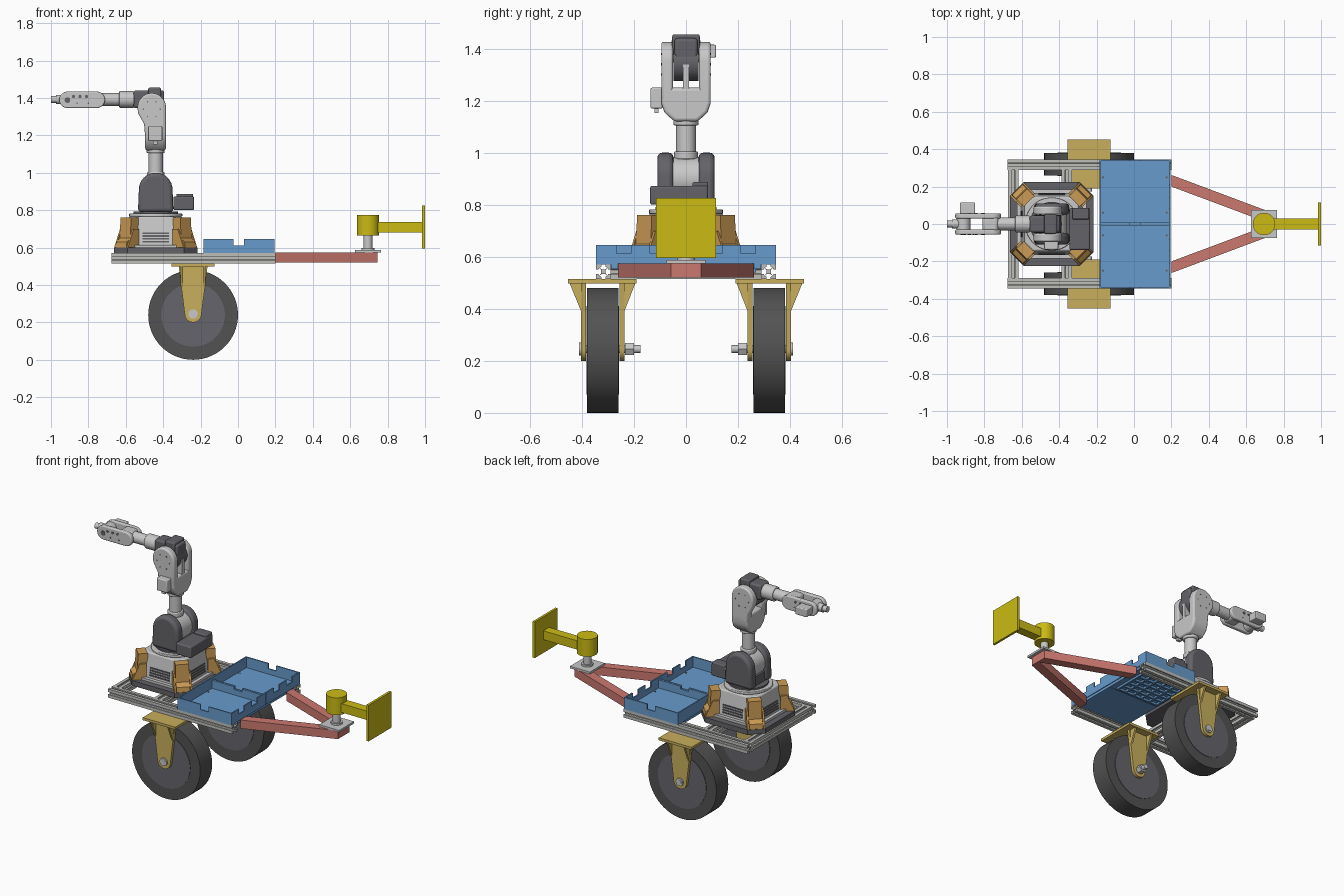
import bpy, bmesh, math
from math import cos, sin, pi, radians
from mathutils import Matrix

old = bpy.data.objects.get("Cube")
if old:
    bpy.data.objects.remove(old)


def material(name, r, g, b):
    m = bpy.data.materials.new(name)
    m.use_nodes = True
    m.diffuse_color = (r, g, b, 1)
    m.node_tree.nodes["Principled BSDF"].inputs["Base Color"].default_value = (r, g, b, 1)
    return m


LIGHT = material("light grey", .58, .58, .58)
DARK = material("dark grey", .125, .125, .14)
TYRE = material("tyre grey", .085, .085, .085)
HUB = material("hub grey", .13, .13, .15)
ALU = material("aluminium", .52, .52, .50)
GOLD = material("gold", .58, .43, .11)
BLUE = material("blue", .14, .33, .61)
RED = material("red", .60, .19, .16)
YELLOW = material("yellow", .60, .50, .007)
ORANGE = material("orange", .60, .33, .09)


def prism(name, mat, axis, pts, lo, hi, taper=1, bevel=0, matrix=None):
    """Extrude a 2D outline along an axis; taper scales the far cap about the origin."""
    place = {"x": lambda a, b, t: (t, a, b), "y": lambda a, b, t: (a, t, b),
             "z": lambda a, b, t: (a, b, t)}[axis]
    bm = bmesh.new()
    near = [bm.verts.new(place(a, b, lo)) for a, b in pts]
    far = [bm.verts.new(place(a * taper, b * taper, hi)) for a, b in pts]
    bm.faces.new(near)
    bm.faces.new(far)
    n = len(pts)
    for i in range(n):
        j = (i + 1) % n
        bm.faces.new((near[i], near[j], far[j], far[i]))
    bmesh.ops.recalc_face_normals(bm, faces=bm.faces)
    if matrix:
        bm.transform(matrix)
    mesh = bpy.data.meshes.new(name)
    bm.to_mesh(mesh)
    bm.free()
    mesh.materials.append(mat)
    ob = bpy.data.objects.new(name, mesh)
    bpy.context.collection.objects.link(ob)
    if bevel:
        mod = ob.modifiers.new("bevel", "BEVEL")
        mod.width, mod.segments, mod.limit_method = bevel, 3, "ANGLE"
    return ob


def box(name, mat, x, y, z, bevel=0):
    pts = [(x[0], y[0]), (x[1], y[0]), (x[1], y[1]), (x[0], y[1])]
    return prism(name, mat, "z", pts, *z, bevel=bevel)


def arc(a, b, r, start=0, end=180, n=16):
    return [(a + r * cos(radians(start + (end - start) * i / n)),
             b + r * sin(radians(start + (end - start) * i / n))) for i in range(n + 1)]


def cyl(name, mat, axis, a, b, r, lo, hi, bevel=0, n=40):
    return prism(name, mat, axis, arc(a, b, r, 0, 360, n)[:-1], lo, hi, bevel=bevel)


def span(s, a, b):
    return tuple(sorted((s * a, s * b)))


# Slotted extrusion outline
def rail(name, axis, a, b, lo, hi, h=.0275):
    quarter = [(-h, -h), (-.008, -h), (-.008, -h + .008), (-.015, -h + .012),
               (-.007, -.009), (.007, -.009), (.015, -h + .012), (.008, -h + .008), (.008, -h)]
    pts = []
    for k in range(4):
        c, s = round(cos(k * pi / 2)), round(sin(k * pi / 2))
        pts += [(a + c * u - s * v, b + s * u + c * v) for u, v in quarter]
    prism(name, ALU, axis, pts, lo, hi)


AX = -.24  # wheel axle x
for s, side in ((1, "left"), (-1, "right")):
    # Wheels and axles
    cyl(side + "_tyre", TYRE, "y", AX, .24, .24, *span(s, .26, .38), n=64)
    cyl(side + "_hub", HUB, "y", AX, .24, .17, *span(s, .257, .383), n=48)
    cyl(side + "_axle", LIGHT, "y", AX, .245, .015, *span(s, .175, .412), n=20)
    cyl(side + "_axle_nut", LIGHT, "y", AX, .245, .027, *span(s, .20, .235), n=6)
    cyl(side + "_axle_head", LIGHT, "y", AX, .245, .025, *span(s, .385, .411), n=20)
    # Caster forks with gussets
    box(side + "_fork_plate", GOLD, (-.355, -.125), span(s, .19, .453), (.498, .514))
    leg = [(AX - .077, .5), (AX + .077, .5)] + arc(AX, .245, .045, 0, -180)
    for lo, hi, tip, where in ((.385, .403, .448, "outer"), (.237, .255, .194, "inner")):
        prism(f"{side}_{where}_fork_leg", GOLD, "y", leg, *span(s, lo, hi))
        root = hi if where == "outer" else lo
        for gx in (-.067, .055):
            tri = [(s * root, .5), (s * tip, .5), (s * root, .39)]
            prism(f"{side}_{where}_gusset", GOLD, "x", tri, AX + gx, AX + gx + .012)
    # Frame side rails and drawbar arms
    rail(side + "_rail", "x", s * .3175, .5425, -.675, .2)
    prism(side + "_drawbar", RED, "z", [(.2, s * .2), (.2, s * .262), (.745, s * .058),
          (.745, 0), (.735, 0)], .52, .574)
    # Trays with notched walls
    box(side + "_tray_floor", BLUE, (-.185, .195), span(s, .001, .345), (.57, .578))
    box(side + "_tray_pan", BLUE, (-.18, .19), span(s, .001, .288), (.553, .572))

    def wall(name, axis, a, b, notches, at, top=.645):
        pts = [(a, .57), (b, .57), (b, top)]
        for c in sorted(notches, reverse=True):
            pts += [(c + .028, top), (c + .028, .612), (c - .028, .612), (c - .028, top)]
        prism(name, BLUE, axis, pts + [(a, top)], *at)

    y0, y1 = span(s, .001, .345)
    wall(side + "_tray_outer_wall", "y", -.185, .195, [.005], span(s, .337, .345))
    wall(side + "_tray_inner_wall", "y", -.185, .195, [.005], span(s, .001, .009), .63)
    wall(side + "_tray_front_wall", "x", y0, y1, [s * .11, s * .24], (.187, .195))
    wall(side + "_tray_rear_wall", "x", y0, y1, [], (-.185, -.177))
    for bx in (-.165, .175):
        for by in (.06, .25):
            cyl(side + "_tray_bolt", DARK, "z", bx, s * by, .006, .575, .581, n=10)

# Ribs beneath one tray
for i in range(6):
    box("tray_rib", BLUE, (-.16 + i * .06, -.148 + i * .06), (.02, .27), (.54, .555))
    box("tray_cross_rib", BLUE, (-.16, .152), (.02 + i * .0476, .032 + i * .0476), (.54, .555))

# Frame cross rails
for i, x in enumerate((-.645, -.36)):
    rail(f"cross_rail_{i + 1}", "y", x, .5425, -.29, .29)

# Hitch and yellow sign
box("hitch_plate", LIGHT, (.625, .765), (-.075, .075), (.574, .587))
cyl("hitch_collar", LIGHT, "z", .695, 0, .034, .587, .598)
cyl("hitch_post", LIGHT, "z", .695, 0, .023, .59, .67)
cyl("hitch_drum", YELLOW, "z", .695, 0, .06, .665, .775)
box("sign_arm", YELLOW, (.74, .987), (-.029, .029), (.68, .736))
box("sign_plate", YELLOW, (.985, 1), (-.115, .115), (.595, .825))

# Robot pedestal
RX = -.44
move = Matrix.Translation((RX, 0, 0))


def octagon(h, c):
    return [(h, c), (c, h), (-c, h), (-h, c), (-h, -c), (-c, -h), (c, -h), (h, -c)]


prism("base_plate", DARK, "z", octagon(.224, .15), .568, .60, matrix=move)
prism("base_skirt", LIGHT, "z", octagon(.185, .14), .60, .615, matrix=move)
prism("base_body", LIGHT, "z", octagon(.165, .115), .61, .765, .87, .008, move)
for k in range(4):
    turn = move @ Matrix.Rotation(k * pi / 2, 4, "Z")
    for z in (.627, .642, .657, .672):
        edge = .168 - (z - .61) * .138
        prism("base_vent", DARK, "z", [(.13, -.07), (edge, -.07), (edge, .07), (.13, .07)],
              z, z + .009, matrix=turn)
    corner = turn @ Matrix.Rotation(pi / 4, 4, "Z")
    prism("corner_bracket", ORANGE, "y", [(.17, .6), (.262, .6), (.258, .63), (.232, .65),
          (.226, .76), (.17, .76)], -.04, .04, matrix=corner)
    for w in (-.052, .042):
        prism("bracket_rib", ORANGE, "y", [(.18, .6), (.262, .6), (.218, .70), (.18, .70)],
              w, w + .01, matrix=corner)
cyl("turntable", LIGHT, "z", RX, 0, .142, .765, .782, .004)
cyl("turntable_ring", DARK, "z", RX, 0, .118, .782, .792)

# Shoulder
cheek = [(RX - .095, .79), (RX + .095, .79)] + arc(RX, .91, .09)
for s, side in ((1, "left"), (-1, "right")):
    prism(side + "_shoulder", DARK, "y", cheek, *span(s, .048, .11), bevel=.018)
cyl("shoulder_hub", LIGHT, "y", RX, .90, .083, -.05, .05)
box("shoulder_base", DARK, (RX - .08, RX + .08), (-.06, .06), (.79, .85))
box("shoulder_motor", DARK, (-.345, -.235), (-.138, .085), (.80, .873), .008)
box("motor_cap", DARK, (-.33, -.24), (.025, .085), (.80, .887), .006)

# Upper arm
cyl("upper_arm", LIGHT, "z", RX, 0, .038, .96, 1.12)
cyl("arm_lower_collar", LIGHT, "z", RX, 0, .046, .975, 1.005, .005)
cyl("arm_upper_collar", LIGHT, "z", RX, 0, .048, 1.105, 1.128, .005)

# Elbow fork
yoke = [(-.045, 1.12), (.045, 1.12), (.083, 1.155), (.095, 1.19), (.095, 1.25),
        (-.095, 1.25), (-.095, 1.19), (-.083, 1.155)]
prism("elbow_yoke", LIGHT, "x", yoke, -.497, -.385, bevel=.012)
plate = [(-.497, 1.20), (-.385, 1.20)] + arc(-.461, 1.35, .076) + [(-.535, 1.32), (-.502, 1.26)]
for s, side in ((1, "left"), (-1, "right")):
    prism(side + "_elbow_plate", LIGHT, "y", plate, *span(s, .05, .095), bevel=.01)
    for i in range(6):
        a, b = arc(-.461, 1.34, .045, 0, 300, 5)[i]
        cyl(side + "_elbow_bolt", DARK, "y", a, b, .004, *span(s, .09, .0965), n=8)
cyl("elbow_joint", DARK, "y", -.461, 1.345, .07, -.049, .049)
box("elbow_fin", LIGHT, (-.45, -.387), (-.012, .012), (1.24, 1.34))
box("elbow_box", LIGHT, (-.48, -.405), (-.136, -.09), (1.17, 1.25), .006)
box("elbow_connector", LIGHT, (-.455, -.43), (-.122, -.105), (1.152, 1.172))

# Forearm
box("forearm_block", DARK, (-.558, -.395), (-.045, .045), (1.345, 1.44), .012)
box("forearm_cap", DARK, (-.48, -.412), (-.053, .053), (1.375, 1.455), .008)
cyl("forearm_collar", LIGHT, "x", 0, 1.392, .045, -.635, -.555, .006)
cyl("forearm_tube", LIGHT, "x", 0, 1.392, .034, -.78, -.63)

# Wrist
box("wrist_root", LIGHT, (-.81, -.725), (-.042, .042), (1.352, 1.432), .018)
side_plate = (arc(-.912, 1.39, .044, 90, 270) + arc(-.755, 1.39, .044, -90, 90))
for s, side in ((1, "left"), (-1, "right")):
    prism(side + "_wrist_plate", LIGHT, "y", side_plate, *span(s, .03, .056), bevel=.006)
    cyl(side + "_wrist_pivot", DARK, "y", -.912, 1.388, .015, *span(s, .05, .058), n=20)
    for x in (-.88, -.845, -.81):
        cyl(side + "_wrist_port", DARK, "y", x, 1.408, .009, *span(s, .05, .058), n=14)
    for x in (-.86, -.80):
        cyl(side + "_wrist_screw", DARK, "y", x, 1.372, .004, *span(s, .05, .0575), n=8)
cyl("wrist_joint", LIGHT, "y", -.912, 1.39, .037, -.031, .031)
cyl("tool_flange", LIGHT, "x", 0, 1.392, .025, -.972, -.92)
cyl("tool_tip", LIGHT, "x", 0, 1.392, .018, -1, -.96)
box("wrist_box", LIGHT, (-.93, -.85), (.05, .115), (1.365, 1.415), .005)

# Smooth curved surfaces, keep edges sharp
meshes = [o for o in bpy.context.collection.objects if o.type == "MESH"]
for o in meshes:
    o.select_set(True)
bpy.context.view_layer.objects.active = meshes[0]
bpy.ops.object.shade_smooth_by_angle(angle=radians(30))
